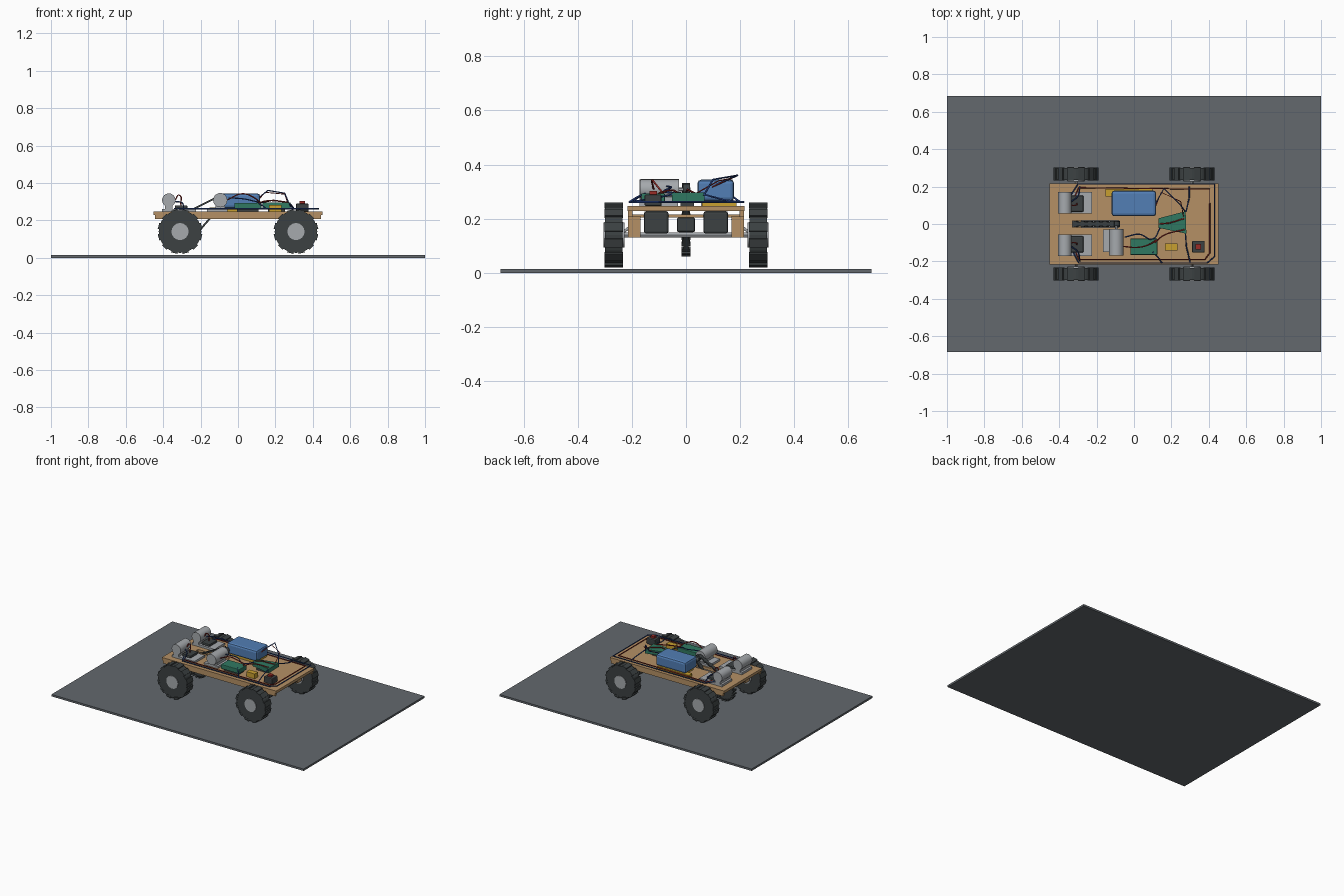
import bpy, math
from mathutils import Vector

if "Cube" in bpy.data.objects:
    bpy.data.objects.remove(bpy.data.objects["Cube"])


def mat(name, r, g, b):
    m = bpy.data.materials.new(name)
    m.diffuse_color = (r, g, b, 1)
    m.use_nodes = True
    m.node_tree.nodes["Principled BSDF"].inputs["Base Color"].default_value = m.diffuse_color
    return m


GROUND = mat("slate", 0.125, 0.14, 0.155)
WOOD = mat("wood", 0.46, 0.28, 0.13)
BLACK = mat("rubber_black", 0.045, 0.053, 0.055)
METAL = mat("metal_grey", 0.38, 0.40, 0.42)
BLUE = mat("battery_blue", 0.085, 0.21, 0.46)
GREEN = mat("board_green", 0.03, 0.19, 0.12)
YELLOW = mat("yellow", 0.58, 0.35, 0.03)
RED = mat("wire_red", 0.32, 0.025, 0.02)
NAVY = mat("wire_blue", 0.02, 0.055, 0.24)


def finish(name, m):
    o = bpy.context.object
    o.name = name
    o.data.materials.append(m)
    return o


def box(name, m, x, y, z, bevel=0):
    """Box from (min, max) ranges."""
    c = [(a[0] + a[1]) / 2 for a in (x, y, z)]
    bpy.ops.mesh.primitive_cube_add(size=1, location=c)
    o = finish(name, m)
    o.scale = [a[1] - a[0] for a in (x, y, z)]
    bpy.ops.object.transform_apply(location=False, rotation=False, scale=True)
    if bevel:
        b = o.modifiers.new("bevel", 'BEVEL')
        b.width, b.segments = bevel, 2
    return o


def cyl(name, m, r, y, x, z, sides=24, smooth=True):
    """Cylinder lying along y."""
    bpy.ops.mesh.primitive_cylinder_add(
        vertices=sides, radius=r, depth=y[1] - y[0],
        location=(x, (y[0] + y[1]) / 2, z), rotation=(math.pi / 2, 0, 0))
    o = finish(name, m)
    if smooth:
        bpy.ops.object.shade_smooth_by_angle()
    return o


def ring(name, m, n, r, size, x, y, z):
    """Blocks set around a circle in the xz plane."""
    for i in range(n):
        a = 2 * math.pi * (i + 0.5) / n
        bpy.ops.mesh.primitive_cube_add(
            size=1, location=(x + r * math.cos(a), y, z + r * math.sin(a)), rotation=(0, -a, 0))
        finish(name, m).scale = size


def wire(name, m, pts, r=0.0035, soft=False):
    c = bpy.data.curves.new(name, 'CURVE')
    c.dimensions, c.bevel_depth, c.bevel_resolution = '3D', r, 1
    c.use_fill_caps = True
    c.resolution_u = 6
    if soft:
        s = c.splines.new('BEZIER')
        s.bezier_points.add(len(pts) - 1)
        for p, q in zip(s.bezier_points, pts):
            p.co = q
            p.handle_left_type = p.handle_right_type = 'AUTO'
    else:
        s = c.splines.new('POLY')
        s.points.add(len(pts) - 1)
        for p, q in zip(s.points, pts):
            p.co = (*q, 1)
    o = bpy.data.objects.new(name, c)
    bpy.context.collection.objects.link(o)
    c.materials.append(m)


# Ground slab
box("ground_slab", GROUND, (-1, 1), (-.685, .685), (0, .014))

# Deck with a slot for the chain
deck = box("deck", WOOD, (-.453, .453), (-.216, .216), (.228, .247))
slot = box("slot_cutter", WOOD, (-.33, -.08), (-.02, .02), (.2, .3))
slot.hide_render = True
slot.hide_viewport = True
cut = deck.modifiers.new("slot", 'BOOLEAN')
cut.operation, cut.object, cut.solver = 'DIFFERENCE', slot, 'EXACT'

# Wheels, axles and underside
for x in (-.31, .31):
    box("cross_bar", WOOD, (x - .03, x + .03), (-.2, .2), (.205, .216))
    for s in (-1, 1):
        def yr(a, b):
            return tuple(sorted((s * a, s * b)))
        cyl("tyre", BLACK, .114, yr(.234, .3), x, .14, 24, False)
        ring("tread_lug", BLACK, 12, .112, (.014, .068, .034), x, s * .267, .14)
        cyl("hub", METAL, .046, yr(.228, .304), x, .14, 16)
        cyl("axle", METAL, .01, yr(0, .235), x, .14, 12)
        box("axle_block", WOOD, (x - .045, x + .045), yr(.168, .214), (.13, .21))
        box("drive_motor", BLACK, (x - .05, x + .05), yr(.065, .155), (.145, .228), .008)
        wire("strut", METAL, [(x, s * .232, .15), (x, s * .17, .2)], .006)
for s in (-1, 1):
    box("side_rail", WOOD, (-.445, .445), tuple(sorted((s * .197, s * .215))), (.207, .228))
box("steering_servo", BLACK, (.26, .36), (-.034, .034), (.15, .205), .008)

# Rear motors on plates with their drivers
for s in (-1, 1):
    yy = tuple(sorted((s * .055, s * .172)))
    box("motor_plate", METAL, (-.405, -.225), yy, (.247, .262))
    cyl("rear_motor", METAL, .036, yy, -.37, .308)
    box("motor_saddle", METAL, (-.39, -.35), yy, (.26, .285))
    box("motor_driver", BLACK, (-.338, -.27), tuple(sorted((s * .065, s * .152))), (.262, .28), .006)
    wire("motor_lead", RED, [(-.335, s * .1, .31), (-.315, s * .1, .335), (-.305, s * .11, .28)], soft=True)
    wire("motor_lead", NAVY, [(-.335, s * .12, .3), (-.3, s * .15, .295), (-.29, s * .2, .262)], soft=True)

# Chain drive
SX, SZ, MX, MZ = -.31, .14, -.095, .308
cyl("large_sprocket", BLACK, .07, (-.009, .009), SX, SZ, 24, False)
ring("sprocket_tooth", BLACK, 20, .073, (.014, .032, .012), SX, 0, SZ)
cyl("small_sprocket", BLACK, .02, (-.012, .014), MX, MZ, 16)
cyl("motor_shaft", METAL, .007, (-.03, .016), MX, MZ, 12)
d = Vector((MX - SX, MZ - SZ))
base = math.atan2(d.y, d.x)
spread = math.acos((.075 - .022) / d.length)
for s in (-1, 1):
    n = Vector((math.cos(base + s * spread), math.sin(base + s * spread)))
    a = Vector((SX, SZ)) + n * .075
    b = Vector((MX, MZ)) + n * .022
    run = b - a
    for i in range(12):
        p = a + run * (i + .5) / 12
        bpy.ops.mesh.primitive_cube_add(size=1, location=(p.x, 0, p.y),
                                        rotation=(0, -math.atan2(run.y, run.x), 0))
        w = .03 if i % 2 else .02
        finish("chain_link", BLACK).scale = (run.length / 12, w, .01)
cyl("chain_motor", METAL, .038, (-.168, -.026), MX, MZ)
box("chain_motor_plate", METAL, (-.165, -.055), (-.15, -.03), (.247, .262))
box("chain_motor_saddle", METAL, (-.12, -.07), (-.14, -.04), (.26, .29))

# Battery and electronics
box("battery_strap", YELLOW, (-.152, .1), (.147, .186), (.247, .268))
box("battery_tray", YELLOW, (-.1, .1), (.06, .15), (.247, .27))
box("battery", BLUE, (-.12, .118), (.042, .178), (.265, .344), .014)
box("control_board", GREEN, (-.02, .125), (-.165, -.078), (.262, .294), .004)
box("board_feet", BLACK, (-.005, .11), (-.15, -.09), (.247, .264))
box("relay", YELLOW, (.165, .232), (-.142, -.105), (.247, .282))
box("switch_base", BLACK, (.31, .378), (-.153, -.09), (.247, .29), .006)
box("switch_button", RED, (.33, .358), (-.135, -.108), (.289, .303))

# Tapered sensor board
quad = [(.13, -.02), (.28, -.052), (.276, .068), (.13, .03)]
me = bpy.data.meshes.new("sensor_board")
me.from_pydata([(x, y, z) for z in (.266, .296) for x, y in quad], [],
               [(3, 2, 1, 0), (4, 5, 6, 7)] +
               [(i, (i + 1) % 4, (i + 1) % 4 + 4, i + 4) for i in range(4)])
me.materials.append(GREEN)
bpy.context.collection.objects.link(bpy.data.objects.new("sensor_board", me))
box("sensor_board_feet", BLACK, (.16, .25), (-.02, .03), (.247, .267))

# Perimeter wiring
Z = .262
wire("outer_loop", NAVY, [(-.34, .15, Z), (-.3, .213, Z), (.43, .213, Z), (.43, -.175, Z),
                          (.39, -.209, Z), (-.295, -.209, Z), (-.335, -.13, Z)])
wire("inner_loop", RED, [(-.32, .14, Z), (-.295, .194, Z), (.405, .186, Z), (.405, -.155, Z),
                         (.38, -.189, Z), (-.295, -.189, Z), (-.32, -.13, Z)])

# Arching leads between components
wire("battery_lead", NAVY, [(.11, .1, .32), (.16, .19, .36), (.25, .1, .345), (.275, .065, .285)])
wire("battery_lead", RED, [(.11, .08, .31), (.145, .17, .35), (.25, .12, .34), (.265, .04, .295)], .0025)
wire("sensor_lead", NAVY, [(.295, .2, .262), (.295, .14, .27), (.278, .065, .29)])
wire("sensor_lead", NAVY, [(.275, -.05, .29), (.28, -.12, .275), (.3, -.205, .262)])
wire("sensor_lead", RED, [(.135, .0, .296), (.19, .005, .308), (.27, .03, .296)])
wire("board_lead", NAVY, [(-.05, -.07, .32), (.03, -.055, .315), (.1, -.08, .3), (.14, -.02, .295)], soft=True)
wire("board_lead", RED, [(-.055, -.12, .31), (.02, -.125, .342), (.08, -.11, .325), (.12, -.085, .294)], soft=True)
wire("board_lead", RED, [(.11, -.1, .294), (.16, -.06, .305), (.27, -.03, .296)], soft=True)
wire("board_lead", NAVY, [(.1, -.15, .294), (.13, -.18, .28), (.15, -.209, .262)])
